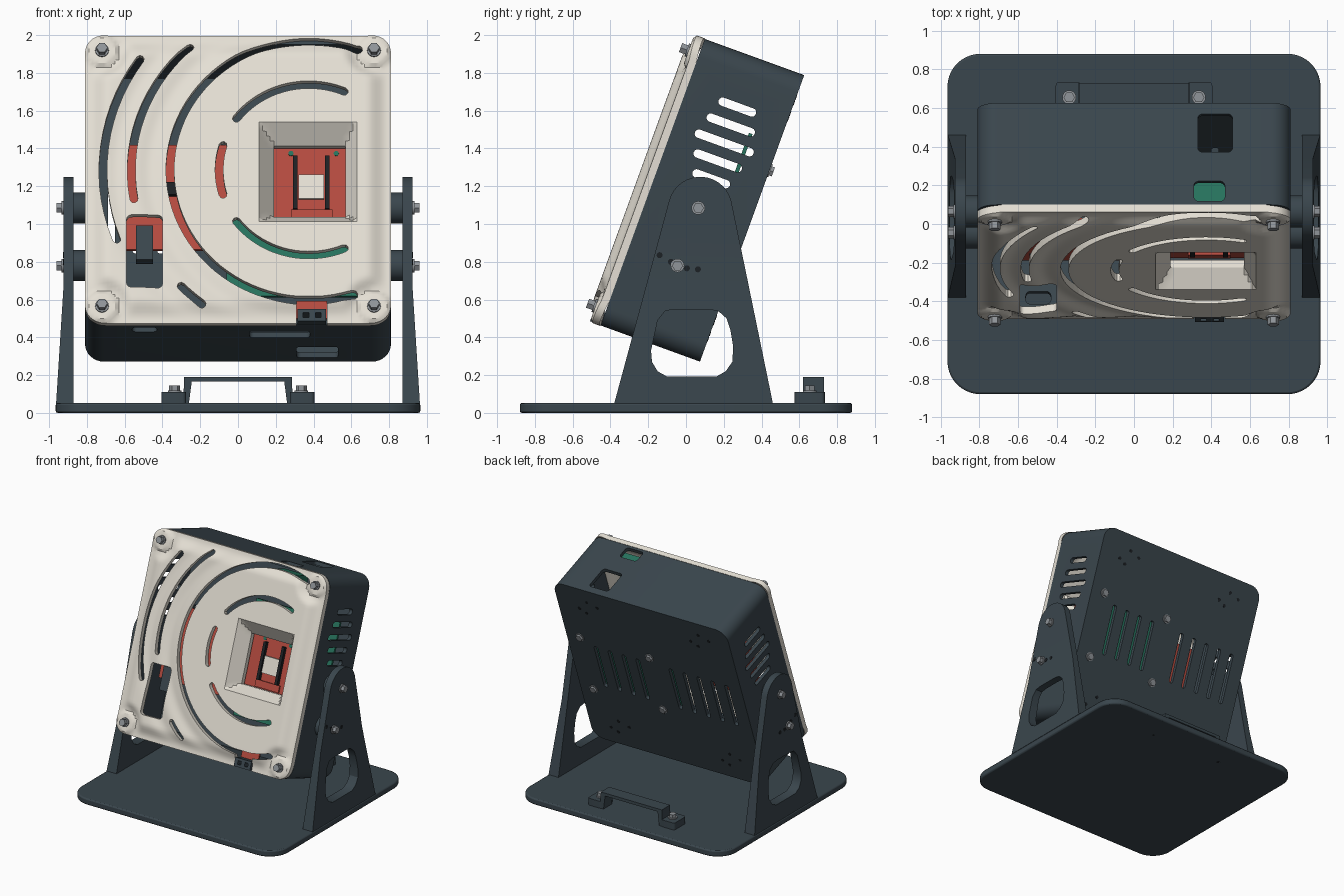
import bpy, bmesh
from math import sin, cos, pi, radians, hypot
from mathutils import Matrix

if "Cube" in bpy.data.objects:
    bpy.data.objects.remove(bpy.data.objects["Cube"])


def material(name, rgb, rough=0.6):
    m = bpy.data.materials.new(name)
    m.use_nodes = True
    m.diffuse_color = (*rgb, 1)
    node = m.node_tree.nodes["Principled BSDF"]
    node.inputs["Base Color"].default_value = (*rgb, 1)
    node.inputs["Roughness"].default_value = rough
    return m


SLATE = material("slate", (0.042, 0.061, 0.074))
CREAM = material("cream", (0.78, 0.74, 0.66))
RED = material("board red", (0.46, 0.07, 0.05))
GREEN = material("board green", (0.02, 0.17, 0.11))
STEEL = material("steel", (0.28, 0.30, 0.32))
DARK = material("near black", (0.012, 0.015, 0.018))

# Case frame: x across, y into the case, z up the tilted front
TILT = Matrix.Translation((0, -0.214, 1.235)) @ Matrix.Rotation(radians(-20), 4, 'X')
tilted = []
H = 0.807  # half height of the case


def finish(bm, name, mat, tilt=False):
    bmesh.ops.recalc_face_normals(bm, faces=bm.faces)
    me = bpy.data.meshes.new(name)
    bm.to_mesh(me)
    bm.free()
    ob = bpy.data.objects.new(name, me)
    bpy.context.collection.objects.link(ob)
    if mat:
        me.materials.append(mat)
    if tilt:
        tilted.append(ob)
    return ob


def add_prism(bm, pts, axis, a, b):
    """Extrude a 2D outline along an axis from a to b."""
    place = {'x': lambda p, q, t: (t, p, q), 'y': lambda p, q, t: (p, t, q),
             'z': lambda p, q, t: (p, q, t)}[axis]
    lo, hi = [[bm.verts.new(place(p, q, t)) for p, q in pts] for t in (a, b)]
    bm.faces.new(lo)
    bm.faces.new(hi[::-1])
    for i in range(len(pts)):
        j = (i + 1) % len(pts)
        bm.faces.new((lo[i], hi[i], hi[j], lo[j]))


def prism(name, pts, axis, a, b, mat, tilt=False):
    bm = bmesh.new()
    add_prism(bm, pts, axis, a, b)
    return finish(bm, name, mat, tilt)


def rect(x0, x1, y0, y1, r=0.0, n=6):
    if r == 0:
        return [(x0, y0), (x1, y0), (x1, y1), (x0, y1)]
    corners = [(x1 - r, y1 - r), (x0 + r, y1 - r), (x0 + r, y0 + r), (x1 - r, y0 + r)]
    return [(cx + r * cos(pi / 2 * (k + i / n)), cy + r * sin(pi / 2 * (k + i / n)))
            for k, (cx, cy) in enumerate(corners) for i in range(n + 1)]


def slot(cx, cy, w, h):
    return rect(cx - w / 2, cx + w / 2, cy - h / 2, cy + h / 2, min(w, h) * 0.48, 4)


def disc(cx, cy, r, n=20):
    return [(cx + r * cos(2 * pi * i / n), cy + r * sin(2 * pi * i / n)) for i in range(n)]


def arc_slot(r, a0, a1, half=0.021):
    """Curved slot with round ends about the centre of the cover pattern."""
    n = max(4, int((a1 - a0) / 4))
    out = []
    for rad, s, e in ((r + half, a0, a1), (r - half, a1, a0)):
        for i in range(n + 1):
            t = radians(s + (e - s) * i / n)
            out.append((CX + rad * cos(t), CZ + rad * sin(t)))
        t, way = radians(e), 1 if e > s else -1
        for k in range(1, 4):
            u = t + way * pi * k / 4 if way > 0 else t + pi + pi * k / 4
            out.append((CX + r * cos(t) + half * cos(u), CZ + r * sin(t) + half * sin(u)))
    return out


def cut(ob, cutters):
    bm = bmesh.new()
    for pts, axis, a, b in cutters:
        add_prism(bm, pts, axis, a, b)
    tool = finish(bm, "cutter", None)
    tool.hide_render = True
    mod = ob.modifiers.new("cut", 'BOOLEAN')
    mod.operation, mod.solver, mod.object = 'DIFFERENCE', 'EXACT', tool
    bpy.context.view_layer.objects.active = ob
    bpy.ops.object.modifier_apply(modifier=mod.name)
    bpy.data.objects.remove(tool)


def bolt(name, p, q, axis, a, b, tilt=False):
    """Hex head on a round washer, pointing from a to b."""
    bm = bmesh.new()
    add_prism(bm, disc(p, q, 0.036), axis, a, a + (b - a) * 0.25)
    add_prism(bm, disc(p, q, 0.029, 6), axis, a + (b - a) * 0.25, b)
    return finish(bm, name, STEEL, tilt)


# Case: hollow rounded box with vents and ports
case = prism("case", rect(-0.81, 0.81, -H, H, 0.1, 8), 'y', 0.04, 0.6, SLATE, True)
cut(case, [(rect(-0.78, 0.78, -H + 0.03, H - 0.03, 0.07, 8), 'y', -0.1, 0.57)])
vents = [(slot(0.325, 0.527 - 0.101 * i, w, 0.045), 'x', -1, 1)
         for i, w in enumerate((0.21, 0.27, 0.33, 0.27, 0.21))]
vents += [(slot(x, 0, 0.036, 0.42), 'y', 0.55, 0.7)
          for x in (0.55, 0.42, 0.29, 0.16, -0.15, -0.28, -0.41, -0.54, -0.67)]
vents += [(rect(*port, 0.025), 'z', 0.7, 0.9)
          for port in ((0.33, 0.51, 0.33, 0.54), (0.31, 0.47, 0.06, 0.17))]
vents += [(rect(*port, 0.025), 'z', -0.9, -0.7)
          for port in ((0.06, 0.38, 0.13, 0.23), (0.31, 0.53, 0.37, 0.54), (-0.56, -0.43, 0.07, 0.14))]
cut(case, vents)

# Cover: pressed sheet with raised field, corner bosses and a funnel window
CX, CZ = 0.375, 0.04


def ease(v, a, b):
    t = min(1, max(0, (v - a) / (b - a)))
    return t * t * (3 - 2 * t)


def height(x, z):
    corner = hypot(abs(x) - 0.72, abs(z) - 0.72)
    field = ease(0.81 - max(abs(x), abs(z)), 0.02, 0.13) * ease(corner, 0.08, 0.17)
    r = hypot(x - CX, z - CZ)
    wave = sum(0.016 * 2.718 ** -((r - c) / 0.06) ** 2 for c in (0.84, 1.02))
    h = 0.042 * field - wave * field + 0.02 * (1 - ease(corner, 0.07, 0.1))
    funnel = min(ease_lin(x, 0.11, 0.19), ease_lin(-x, -0.63, -0.57),
                 ease_lin(z, -0.25, -0.19), ease_lin(-z, -0.31, -0.21))
    return h - 0.1 * funnel


def ease_lin(v, a, b):
    return min(1, max(0, (v - a) / (b - a)))


bm = bmesh.new()
N, R = 81, 0.1
grid = [[bm.verts.new((-0.81 + 0.02 * i, 0, -0.81 + 0.02 * j)) for j in range(N + 1)] for i in range(N + 1)]


def outside(v):
    dx, dz = abs(v.co.x) - 0.81 + R, abs(v.co.z) - 0.81 + R
    return dx > 0 and dz > 0 and hypot(dx, dz) > R


for i in range(N):
    for j in range(N):
        quad = (grid[i][j], grid[i + 1][j], grid[i + 1][j + 1], grid[i][j + 1])
        x, z = -0.8 + 0.02 * i, -0.8 + 0.02 * j
        window = 0.19 < x < 0.57 and -0.19 < z < 0.21
        if not window and not all(outside(v) for v in quad):
            bm.faces.new(quad)
bmesh.ops.delete(bm, geom=[v for v in bm.verts if not v.link_faces], context='VERTS')
for v in bm.verts:
    if outside(v):
        sx, sz = (1 if c > 0 else -1 for c in (v.co.x, v.co.z))
        dx, dz = abs(v.co.x) - 0.81 + R, abs(v.co.z) - 0.81 + R
        k = R / hypot(dx, dz)
        v.co.x, v.co.z = sx * (0.81 - R + dx * k), sz * (0.81 - R + dz * k)
    v.co.y = -height(v.co.x, v.co.z)
back = bmesh.ops.extrude_face_region(bm, geom=bm.faces[:], use_keep_orig=True)["geom"]
for v in back:
    if isinstance(v, bmesh.types.BMVert):
        v.co.y += 0.04
cover = finish(bm, "front_cover", CREAM, True)
arcs = ((1.09, 145, 201), (0.94, 132, 190), (0.94, 224, 233), (0.735, 69, 289),
        (0.48, 67, 143), (0.48, 217, 293), (0.475, 163, 197))
cut(cover, [(arc_slot(*a), 'y', -0.2, 0.2) for a in arcs]
    + [(rect(-0.59, -0.40, -0.62, -0.21, 0.025), 'y', -0.2, 0.2)])
cut(cover, [(rect(0.31, 0.47, -0.9, -0.67), 'y', -0.2, 0.2)])

# Clip in the lower edge of the cover
clip = prism("lower_clip", rect(0.315, 0.465, -0.805, -0.735), 'y', -0.02, 0.06, SLATE, True)
cut(clip, [(rect(x, x + 0.03, -0.785, -0.755), 'y', -0.1, 0.2) for x in (0.345, 0.41)])
prism("clip_board", rect(0.31, 0.47, -0.76, -0.66), 'y', 0.065, 0.08, RED, True)

# Boards and components inside the case
for name, box, y0, y1, mat in (
        ("camera_board", (0.17, 0.60, -0.22, 0.24), 0.12, 0.14, RED),
        ("camera_window", (0.32, 0.455, -0.07, 0.065), 0.10, 0.119, CREAM),
        ("camera_rail_right", (0.29, 0.315, -0.13, 0.17), 0.09, 0.119, DARK),
        ("camera_rail_left", (0.46, 0.485, -0.13, 0.17), 0.09, 0.119, DARK),
        ("camera_foot", (0.28, 0.50, -0.186, -0.13), 0.105, 0.119, RED),
        ("sensor_board", (-0.61, -0.04, -0.34, 0.25), 0.15, 0.17, RED),
        ("sensor_plug", (-0.54, -0.45, -0.42, -0.23), 0.08, 0.149, SLATE),
        ("sensor_chip", (-0.40, -0.32, -0.04, 0.03), 0.12, 0.149, DARK),
        ("main_board", (-0.06, 0.72, -0.50, 0.42), 0.43, 0.45, GREEN),
        ("port_board", (0.28, 0.50, 0.62, 0.74), 0.06, 0.20, GREEN)):
    prism(name, rect(*box), 'y', y0, y1, mat, True)
for x in (0.28, 0.52):
    prism("board_hole", disc(x, 0.19, 0.014, 12), 'y', 0.115, 0.121, GREEN, True)

# Cover bolts, back bolts and back mounting holes
for sx in (-1, 1):
    for sz in (-1, 1):
        bolt("cover_bolt", 0.72 * sx, 0.72 * sz, 'y', -0.018, -0.065, True)
        for dx, dz in ((-0.09, 0.03), (0, 0.06), (0.03, -0.06), (0.09, -0.03)):
            prism("back_hole", disc(0.52 * sx + dx, 0.62 * sz + dz, 0.014, 10),
                  'y', 0.598, 0.602, DARK, True)
for x in (0.68, 0.03):
    for z in (0.27, -0.27):
        bolt("back_bolt", x, z, 'y', 0.6, 0.622, True)

# Base plate
base = prism("base_plate", rect(-0.965, 0.965, -0.88, 0.88, 0.17, 10), 'z', 0, 0.052, SLATE)
bev = base.modifiers.new("soft_edge", 'BEVEL')
bev.width, bev.segments, bev.limit_method = 0.01, 2, 'ANGLE'

# Side brackets, thickened outward toward the base
outline = [(-0.38, 0.05), (0.46, 0.05)] + [
    (0.075 + 0.17 * cos(radians(a)), 1.08 + 0.17 * sin(radians(a))) for a in range(15, 166, 10)]
opening = [(-0.185, 0.33), (-0.18, 0.27), (-0.15, 0.22), (-0.10, 0.192), (0.16, 0.192), (0.21, 0.22),
           (0.245, 0.27), (0.25, 0.35), (0.235, 0.44), (0.215, 0.50), (0.17, 0.54), (0.11, 0.548),
           (-0.06, 0.548), (-0.11, 0.54), (-0.15, 0.49)]
for s, side in ((1, "left"), (-1, "right")):
    arm = prism(side + "_bracket", outline, 'x', 0.87 * s, 0.925 * s, SLATE)
    cut(arm, [(opening, 'x', 0.8 * s, 1.0 * s)])
    bm = bmesh.new()
    bm.from_mesh(arm.data)
    bmesh.ops.bisect_plane(bm, geom=bm.verts[:] + bm.edges[:] + bm.faces[:],
                           plane_co=(0, 0, 0.65), plane_no=(0, 0, 1))
    for v in bm.verts:
        if abs(v.co.x) > 0.9 and v.co.z < 0.65:
            v.co.x += s * 0.038 * (0.65 - v.co.z) / 0.6
    bm.to_mesh(arm.data)
    bm.free()
    for y, z in ((0.065, 1.085), (-0.045, 0.78)):
        prism(side + "_spacer", disc(y, z, 0.083, 28), 'x', 0.80 * s, 0.871 * s, SLATE)
        bolt(side + "_pivot_bolt", y, z, 'x', 0.925 * s, 0.962 * s)
    for y, z in ((-0.14, 0.835), (-0.08, 0.80), (0.005, 0.765), (0.063, 0.76)):
        prism(side + "_index_hole", disc(y, z, 0.016, 12), 'x', 0.92 * s, 0.927 * s, DARK)

# Rear handle
prism("handle", [(-0.29, 0.05), (-0.26, 0.05), (-0.245, 0.165), (0.245, 0.165), (0.26, 0.05),
                 (0.29, 0.05), (0.285, 0.19), (-0.285, 0.19)], 'y', 0.62, 0.73, SLATE)
for s in (-1, 1):
    prism("handle_foot", rect(s * 0.34 - 0.065, s * 0.34 + 0.065, 0.575, 0.735, 0.02), 'z', 0.05, 0.11, SLATE)
    bolt("handle_bolt", 0.335 * s, 0.655, 'z', 0.11, 0.145)
    prism("base_screw_hole", disc(0.335 * s, 0.655, 0.018, 12), 'z', -0.0, 0.002, DARK)

# Tilt the case and smooth the curved surfaces
for ob in tilted:
    ob.matrix_world = TILT
bpy.ops.object.select_all(action='DESELECT')
for ob in bpy.context.scene.objects:
    if ob.type == 'MESH' and ob.data.materials:
        ob.select_set(True)
        bpy.context.view_layer.objects.active = ob
bpy.ops.object.shade_smooth_by_angle(angle=radians(30))
